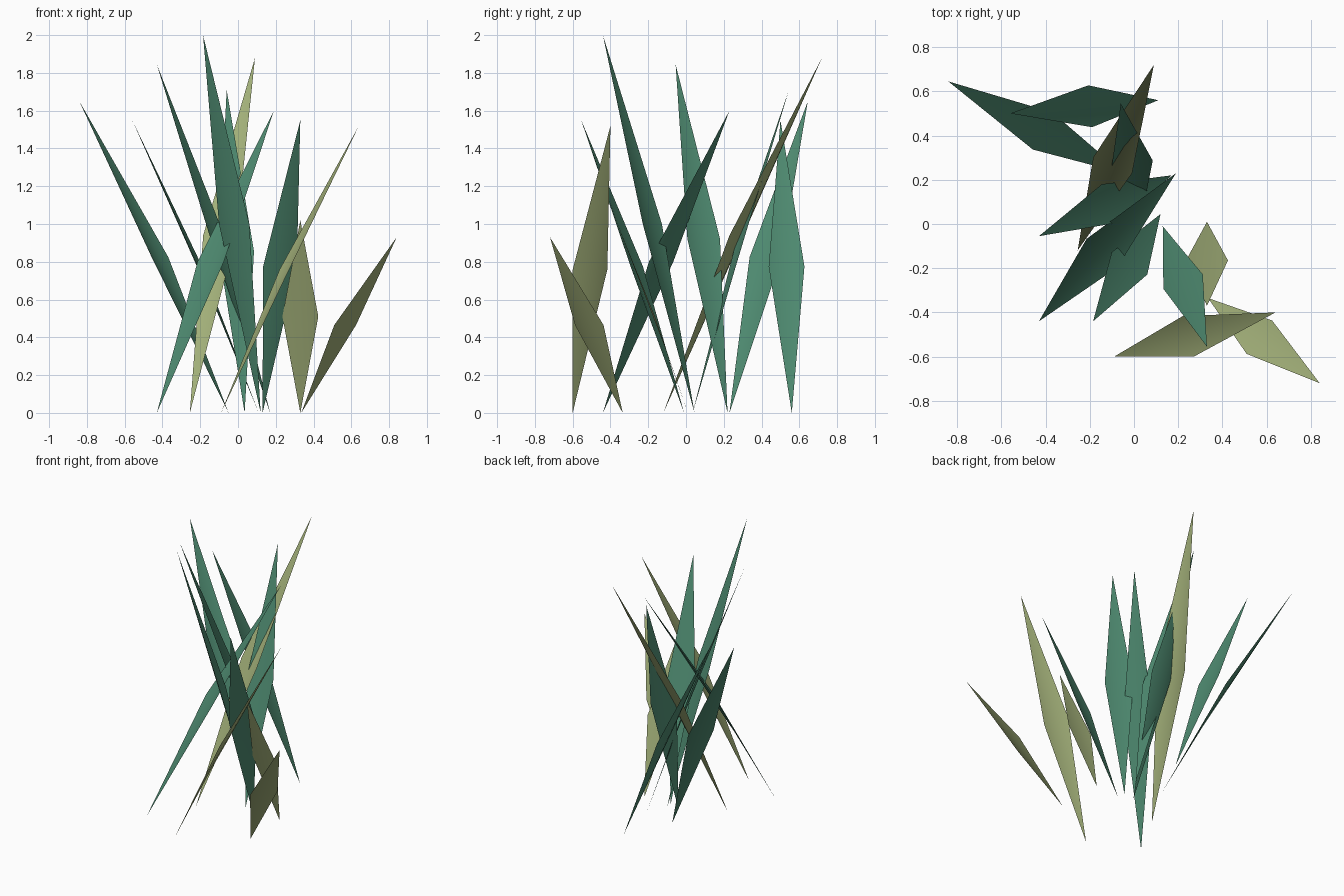
import bpy
from mathutils import Vector

if "Cube" in bpy.data.objects:
    bpy.data.objects.remove(bpy.data.objects["Cube"])


def material(name, colour):
    m = bpy.data.materials.new(name)
    m.diffuse_color = (*colour, 1)
    m.use_nodes = True
    m.node_tree.nodes["Principled BSDF"].inputs["Base Color"].default_value = m.diffuse_color
    return m


DARK = material("dark_green", (0.075, 0.25, 0.16))
LIGHT = material("light_green", (0.36, 0.43, 0.19))
HALF_WIDTH = 0.095


def blade(name, base, tip, mat):
    """Leaning pointed leaf: widest at half height, with a lower central fold."""
    b = Vector((*base, 0))
    t = Vector(tip)
    lean = Vector((t.x - b.x, t.y - b.y, 0))
    side = Vector((-lean.y, lean.x, 0)).normalized() * HALF_WIDTH
    mid = b + lean * 0.46 + Vector((0, 0, t.z * 0.5))
    fold = b + lean * 0.32 + Vector((0, 0, t.z * 0.34))
    verts = [b, mid + side, t, mid - side, fold + side * 0.4, fold - side * 0.4]
    faces = [(0, 4, 1), (0, 5, 4), (0, 3, 5), (4, 2, 1), (5, 2, 4), (3, 2, 5)]
    me = bpy.data.meshes.new(name)
    me.from_pydata(verts, [], faces)
    me.polygons.foreach_set("use_smooth", [True] * len(faces))
    # make faces point upward
    if me.polygons[1].normal.z < 0:
        me.flip_normals()
    me.materials.append(mat)
    bpy.context.collection.objects.link(bpy.data.objects.new(name, me))


# dark blades: ground point, tip
dark = [
    ((-0.05, 0.23), (-0.84, 0.645, 1.65)),
    ((0.11, 0.56), (-0.56, 0.50, 1.55)),
    ((0.17, 0.22), (-0.43, -0.055, 1.845)),
    ((0.12, 0.045), (-0.185, -0.44, 2.0)),
    ((0.035, 0.035), (-0.06, 0.545, 1.71)),
    ((-0.43, -0.44), (0.19, 0.23, 1.60)),
    ((0.13, -0.01), (0.33, -0.555, 1.55)),
]
# light blades
light = [
    ((-0.255, -0.12), (0.09, 0.72, 1.88)),
    ((-0.09, -0.60), (0.64, -0.40, 1.52)),
    ((0.33, 0.01), (0.33, -0.37, 1.02)),
    ((0.335, -0.335), (0.84, -0.72, 0.93)),
]
for i, (b, t) in enumerate(dark):
    blade(f"dark_blade_{i + 1}", b, t, DARK)
for i, (b, t) in enumerate(light):
    blade(f"light_blade_{i + 1}", b, t, LIGHT)
